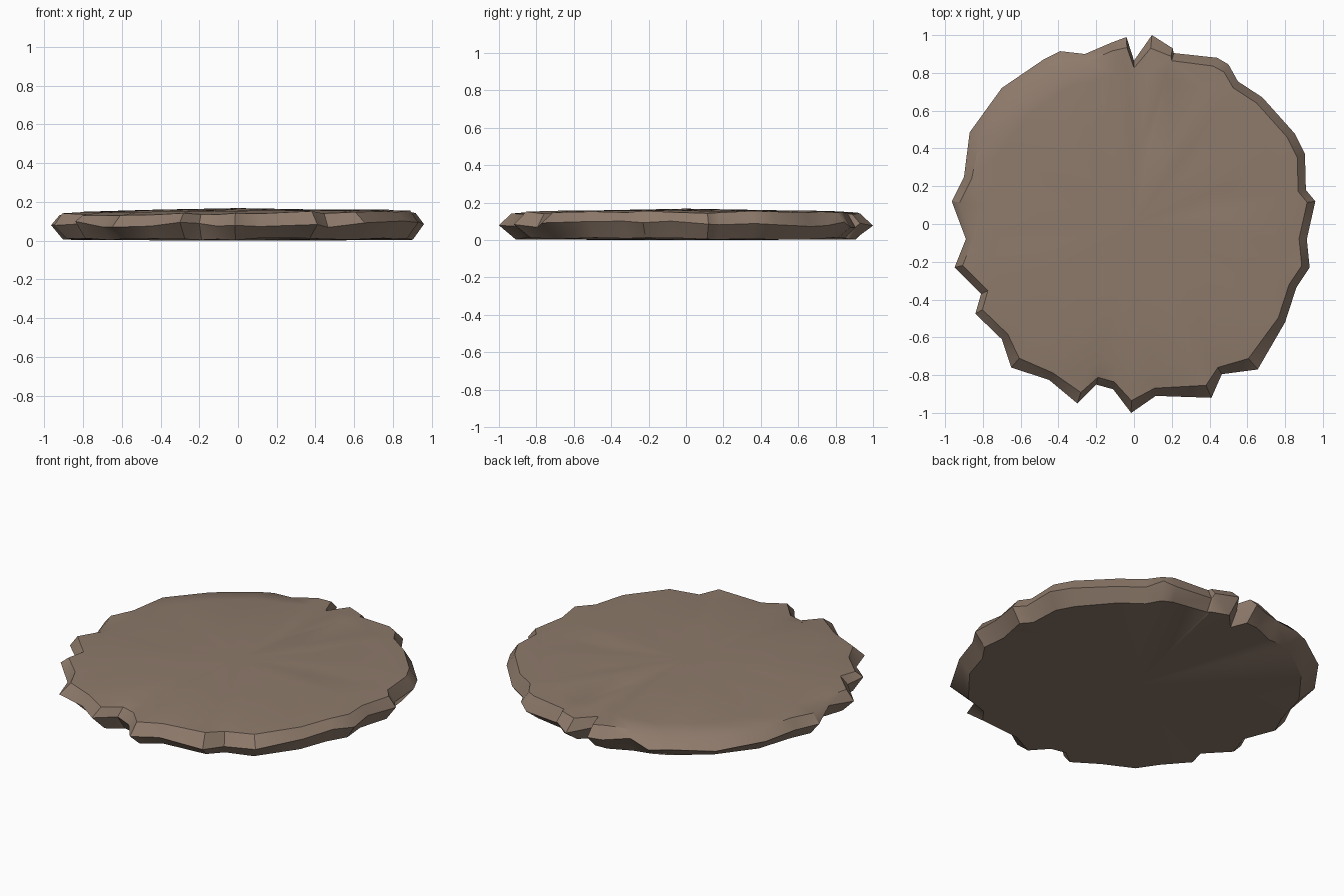
import bpy, bmesh, math, random

if "Cube" in bpy.data.objects:
    bpy.data.objects.remove(bpy.data.objects["Cube"])

random.seed(4)

# chipped outline of the slab, anticlockwise seen from above
OUTLINE = [
    (.96, .12), (.91, .18), (.905, .37), (.85, .48), (.68, .67), (.55, .755), (.5, .845),
    (.44, .88), (.21, .905), (.205, .93), (.095, 1.0), (0, .865), (-.04, .99), (-.12, .96),
    (-.26, .90), (-.39, .915), (-.48, .87), (-.70, .72), (-.87, .485), (-.90, .25),
    (-.965, .12), (-.89, -.08), (-.95, -.23), (-.81, -.37), (-.84, -.475), (-.70, -.61),
    (-.65, -.76), (-.45, -.825), (-.30, -.95), (-.20, -.85), (-.11, -.875), (-.015, -1.0),
    (.115, -.91), (.41, -.92), (.465, -.795), (.655, -.77), (.80, -.52), (.86, -.335),
    (.93, -.23), (.915, -.08)]

stone = bpy.data.materials.new("brown stone")
stone.diffuse_color = (.27, .195, .147, 1)
stone.use_nodes = True
stone.node_tree.nodes["Principled BSDF"].inputs["Base Color"].default_value = stone.diffuse_color

bm = bmesh.new()


def ring(factor, cap, height, jitter, tilt=0):
    """One loop of the slab: outline scaled in, radius capped, height varied."""
    verts = []
    for x, y in OUTLINE:
        r = math.hypot(x, y)
        s = min(factor * r, cap) / r
        z = height + tilt * x + random.uniform(-jitter, jitter)
        verts.append(bm.verts.new((x * s, y * s, max(z, 0))))
    return verts


def bridge(a, b):
    n = len(a)
    for i in range(n):
        j = (i + 1) % n
        bm.faces.new((a[i], a[j], b[j], b[i]))


def fan(loop, z, up):
    c = bm.verts.new((0, 0, z))
    n = len(loop)
    for i in range(n):
        a, b = loop[i], loop[(i + 1) % n]
        bm.faces.new((a, b, c) if up else (b, a, c))


# underside, chipped edge, bevelled rim and gently domed top
rings = [
    ring(.94, .91, .008, .006),
    ring(1.0, 2.0, .085, .018),
    ring(.955, .935, .142, .007, .008),
    ring(.84, .80, .152, .004, .006),
    ring(.45, .42, .158, .003)]
for lower, upper in zip(rings, rings[1:]):
    bridge(lower, upper)
fan(rings[0], 0, False)
fan(rings[-1], .168, True)
bmesh.ops.triangulate(bm, faces=[f for f in bm.faces if len(f.verts) == 4])
bmesh.ops.recalc_face_normals(bm, faces=bm.faces[:])

mesh = bpy.data.meshes.new("stone_slab")
bm.to_mesh(mesh)
bm.free()
slab = bpy.data.objects.new("stone_slab", mesh)
bpy.context.collection.objects.link(slab)
mesh.materials.append(stone)

# smooth top, crisp chips
bpy.context.view_layer.objects.active = slab
slab.select_set(True)
bpy.ops.object.shade_smooth_by_angle(angle=math.radians(35))
